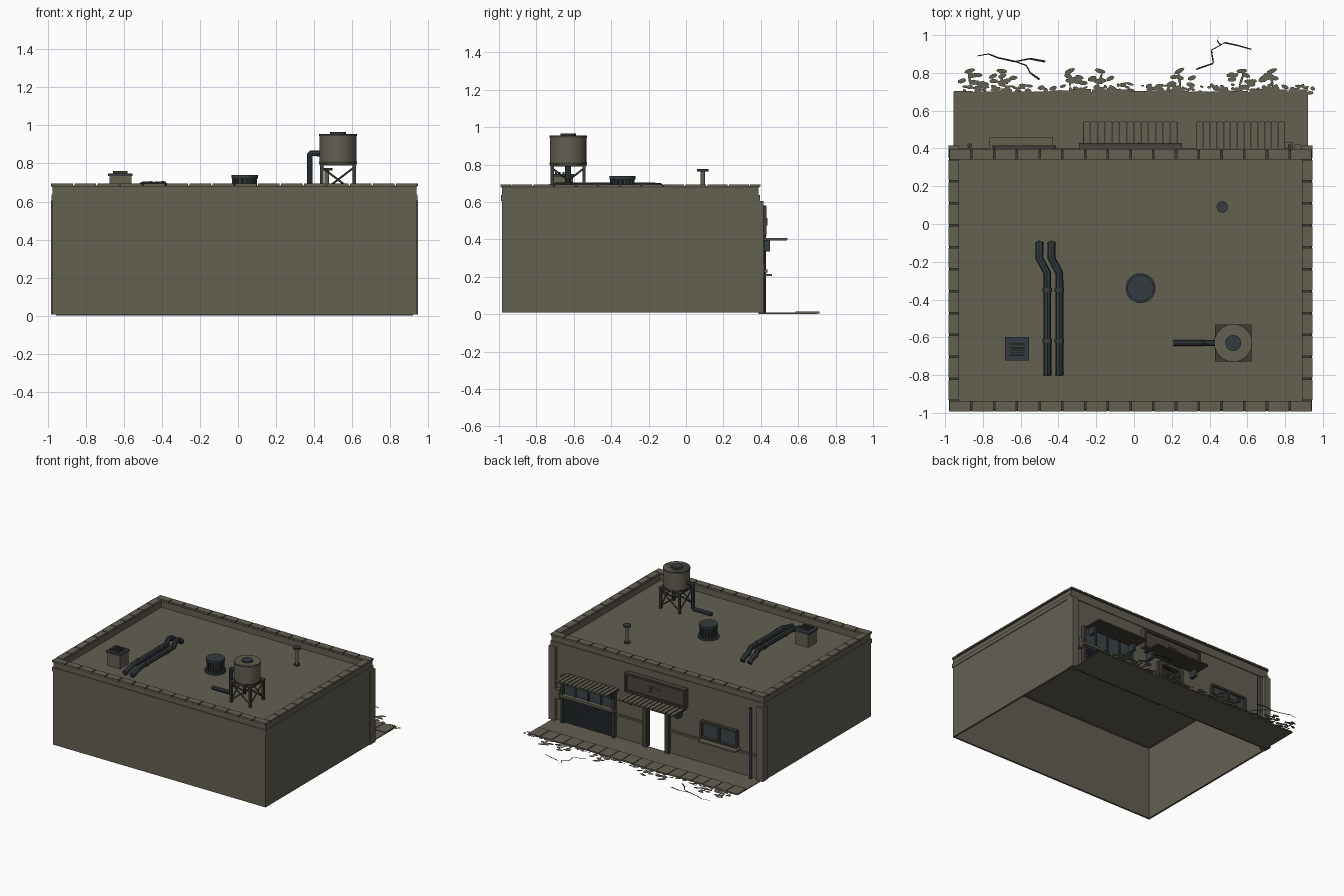
import bpy, bmesh, math, random
from mathutils import Matrix, Vector

default_cube = bpy.data.objects.get("Cube")
if default_cube:
    bpy.data.objects.remove(default_cube)
random.seed(4)


def material(name, red, green, blue):
    mat = bpy.data.materials.new(name)
    mat.use_nodes = True
    mat.diffuse_color = (red, green, blue, 1)
    mat.node_tree.nodes["Principled BSDF"].inputs["Base Color"].default_value = (red, green, blue, 1)
    return mat


PLASTER = material("olive plaster", .125, .115, .083)
METAL = material("dark blue metal", .034, .044, .049)
TRIM = material("dark trim", .05, .046, .036)
SIGN = material("brown sign board", .075, .06, .05)
GLASS = material("window glass", .045, .058, .066)
CRACK = material("crack black", .015, .014, .012)


def finish(name, bm, mat, smooth=False):
    mesh = bpy.data.meshes.new(name)
    bmesh.ops.recalc_face_normals(bm, faces=bm.faces)
    bm.to_mesh(mesh)
    bm.free()
    obj = bpy.data.objects.new(name, mesh)
    bpy.context.collection.objects.link(obj)
    mesh.materials.append(mat)
    if smooth:
        bpy.ops.object.select_all(action="DESELECT")
        obj.select_set(True)
        bpy.context.view_layer.objects.active = obj
        bpy.ops.object.shade_smooth_by_angle(angle=math.radians(35))
    return obj


def add_box(bm, xs, ys, zs):
    center = Vector([sum(pair) / 2 for pair in (xs, ys, zs)])
    size = Vector([abs(pair[1] - pair[0]) for pair in (xs, ys, zs)])
    bmesh.ops.create_cube(bm, size=1, matrix=Matrix.Translation(center) @ Matrix.Diagonal(size.to_4d()))


def boxes(name, mat, *parts):
    bm = bmesh.new()
    for part in parts:
        add_box(bm, *part)
    return finish(name, bm, mat)


def add_rod(bm, start, end, radius, sides=12):
    start, end = Vector(start), Vector(end)
    axis = end - start
    turn = axis.to_track_quat("Z", "Y").to_matrix().to_4x4()
    bmesh.ops.create_cone(bm, cap_ends=True, segments=sides, radius1=radius, radius2=radius,
                          depth=axis.length, matrix=Matrix.Translation((start + end) / 2) @ turn)


def rods(name, mat, radius, *pairs, sides=12):
    bm = bmesh.new()
    for start, end in pairs:
        add_rod(bm, start, end, radius, sides)
    return finish(name, bm, mat, smooth=sides > 8)


def drum(name, mat, center, radius, low, high, sides=24):
    x, y = center
    return rods(name, mat, radius, ((x, y, low), (x, y, high)), sides=sides)


def pipe(name, mat, radius, points):
    """Bevelled curve through the points, turned into a mesh."""
    curve = bpy.data.curves.new(name, "CURVE")
    curve.dimensions = "3D"
    curve.bevel_depth, curve.bevel_resolution, curve.use_fill_caps = radius, 2, True
    spline = curve.splines.new("POLY")
    spline.points.add(len(points) - 1)
    for target, point in zip(spline.points, points):
        target.co = (*point, 1)
    obj = bpy.data.objects.new(name, curve)
    bpy.context.collection.objects.link(obj)
    bpy.ops.object.select_all(action="DESELECT")
    obj.select_set(True)
    bpy.context.view_layer.objects.active = obj
    bpy.ops.object.convert(target="MESH")
    obj.data.materials.clear()
    obj.data.materials.append(mat)
    bpy.ops.object.shade_smooth_by_angle(angle=math.radians(35))


def ring(name, mat, grow, thick, zs):
    """Rectangular frame around the roof edge."""
    x0, x1, y0, y1 = WEST - grow, EAST + grow, SOUTH - grow, NORTH + grow
    return boxes(name, mat,
                 ((x0, x1), (y0, y0 + thick), zs), ((x0, x1), (y1 - thick, y1), zs),
                 ((x0, x0 + thick), (y0 + thick, y1 - thick), zs),
                 ((x1 - thick, x1), (y0 + thick, y1 - thick), zs))


# Shell: open underneath, with a door opening in the street wall
WEST, EAST, SOUTH, NORTH = -.975, .938, -.985, .39
THICK, BASE, WALL_TOP, ROOF = .015, .008, .61, .63
wall_z = (BASE, WALL_TOP)
DOOR = (-.116, .084)
DOOR_TOP = .36
boxes("front_wall", PLASTER, ((WEST, EAST), (SOUTH, SOUTH + THICK), wall_z))
for name, x in (("right_wall", WEST), ("left_wall", EAST - THICK)):
    boxes(name, PLASTER, ((x, x + THICK), (SOUTH + THICK, NORTH), wall_z))
FACE = .388
facade_y = (FACE - THICK, FACE)
boxes("street_wall", PLASTER, ((WEST + THICK, DOOR[0]), facade_y, wall_z),
      ((DOOR[1], EAST - THICK), facade_y, wall_z), (DOOR, facade_y, (DOOR_TOP, WALL_TOP)))
boxes("corner_pilasters", PLASTER, *[((x, x + .055), (.35, .415), (BASE, .605))
                                     for x in (WEST - .006, EAST - .049)])
boxes("roof_deck", PLASTER, ((WEST, EAST), (SOUTH, NORTH), (WALL_TOP, ROOF)))

# Parapet with cornice and separate coping stones
ring("cornice_band", PLASTER, .005, .03, (.605, .637))
ring("parapet", PLASTER, -.002, .045, (ROOF, .682))
ring("coping_bed", TRIM, .003, .052, (.676, .684))
bm = bmesh.new()
cap_z, cap, gap = (.682, .694), .056, .004
x0, x1, y0, y1 = WEST - .007, EAST + .007, SOUTH - .007, NORTH + .008
step = (x1 - x0) / 16
for i in range(16):
    for y in (y0, y1 - cap):
        add_box(bm, (x0 + i * step + gap, x0 + (i + 1) * step - gap), (y, y + cap), cap_z)
step = (y1 - y0 - 2 * cap) / 11
for i in range(11):
    for x in (x0, x1 - cap):
        low = y0 + cap + i * step
        add_box(bm, (x, x + cap), (low + gap, low + step - gap), cap_z)
finish("coping_stones", bm, PLASTER)

# Door surround and wall moulding
boxes("door_frame", TRIM, *[((x - .018, x + .018), (FACE - .02, FACE + .025), (BASE, DOOR_TOP)) for x in DOOR],
      (DOOR, (FACE - .02, FACE + .025), (DOOR_TOP - .02, DOOR_TOP + .01)))
boxes("wall_moulding", PLASTER, ((WEST + .05, DOOR[0] - .02), (FACE, FACE + .012), (.185, .2)),
      ((DOOR[1] + .02, .36), (FACE, FACE + .012), (.185, .2)))


# Awnings: ribbed sheet on brackets
def awning(name, left, right, ribs):
    sheet = ((left, right), (FACE, .54), (.393, .4))
    step = (right - left) / ribs
    boxes(name + "_sheet", TRIM, sheet)
    boxes(name + "_ribs", PLASTER, *[((left + i * step + .004, left + (i + 1) * step - .004),
                                      (FACE, .543), (.398, .407)) for i in range(ribs)])
    boxes(name + "_brackets", METAL, *[((x - .012, x + .012), (FACE, .45), (.335, .394))
                                       for x in (left + .04, right - .04)])


awning("door_awning", -.27, .23, 13)
awning("shutter_awning", .33, .80, 13)

# Sign board with raised frame and small lamp
sign_x, sign_z, sign_y, edge = (-.29, .255), (.42, .575), (FACE, .43), .016
boxes("sign_board", SIGN, (sign_x, (FACE, .415), sign_z))
boxes("sign_frame", TRIM, *[(sign_x, sign_y, (z, z + edge)) for z in (sign_z[0], sign_z[1] - edge)],
      *[((x, x + edge), sign_y, sign_z) for x in (sign_x[0], sign_x[1] - edge)])
boxes("sign_lamp", PLASTER, ((-.06, .03), (.415, .425), (.505, .515)), ((.02, .03), (.415, .435), (.475, .515)))

# Shop front: slatted shutter under a glazed band
shop_x = (.365, .825)
boxes("shop_glass", GLASS, (shop_x, (FACE, .4), (.24, .39)))
boxes("shop_mullions", METAL, *[((x - .006, x + .006), (FACE, .41), (.24, .39))
                               for x in (.37, .48, .595, .71, .82)])
boxes("shop_ledge", PLASTER, ((.35, .84), (FACE, .435), (.222, .24)))
boxes("shutter_slats", METAL, (shop_x, (FACE, .398), (BASE, .225)),
      *[(shop_x, (FACE, .41), (z / 100, z / 100 + .013)) for z in range(2, 22, 2)])
boxes("shutter_rails", TRIM, *[((x - .01, x + .01), (FACE, .42), (BASE, .39)) for x in shop_x])
boxes("meter_box", PLASTER, ((.85, .885), (FACE, .42), (.19, .27)))

# Side window with frame and sill
win_x, win_z = (-.74, -.42), (.22, .35)
boxes("window_glass", GLASS, (win_x, (FACE, .396), win_z))
boxes("window_frame", TRIM, *[((x - .008, x + .008), (FACE, .415), win_z) for x in (win_x[0], -.58, win_x[1])],
      *[(win_x, (FACE, .415), (z - .008, z + .008)) for z in win_z])
boxes("window_sill", PLASTER, ((-.765, -.43), (FACE, .46), (.203, .215)))
rods("downpipe", METAL, .012, ((-.87, .415, .01), (-.87, .415, .58)))

# Water tank on a braced stand
TANK = (.525, -.63)
tx, ty = TANK
reach, foot, top = .085, ROOF, .79
drum("tank_body", PLASTER, TANK, .098, .8, .955)
for name, z in (("tank_lower_hoop", .8), ("tank_upper_hoop", .945)):
    drum(name, TRIM, TANK, .101, z, z + .01)
drum("tank_hatch", METAL, TANK, .042, .95, .965)
boxes("tank_platform", TRIM, ((tx - .097, tx + .097), (ty - .097, ty + .097), (top, .8)))
corners = [(tx + a * reach, ty + b * reach) for a, b in ((-1, -1), (1, -1), (1, 1), (-1, 1))]
boxes("tank_legs", TRIM, *[((x - .009, x + .009), (y - .009, y + .009), (foot, top)) for x, y in corners])
braces = []
for here, there in zip(corners, corners[1:] + corners[:1]):
    braces += [((*here, foot + .02), (*there, top - .01)), ((*there, foot + .02), (*here, top - .01))]
rods("tank_braces", TRIM, .005, *braces, sides=6)
pipe("tank_pipe", METAL, .016, [(.45, ty, .853), (.385, ty, .853), (.377, ty, .845),
                               (.377, ty, .665), (.367, ty, .655), (.21, ty, .655)])

# Twin roof ducts with collars
for name, x in (("outer_duct", -.459), ("inner_duct", -.395)):
    pipe(name, METAL, .021, [(x, -.8, .655), (x, -.69, .683), (x, -.26, .683),
                             (x - .042, -.18, .683), (x - .042, -.14, .68), (x - .042, -.1, .652)])
    rods(name + "_collars", TRIM, .025, *[((x, y - .01, .683), (x, y + .01, .683)) for y in (-.35, -.62)])

# Square vent box with louvred lid
boxes("vent_box", PLASTER, ((-.675, -.56), (-.715, -.605), (ROOF, .735)))
boxes("vent_lid", METAL, ((-.682, -.555), (-.722, -.598), (.733, .748)))
boxes("vent_louvres", TRIM, *[((-.655, -.58), (y / 100, y / 100 + .01), (.748, .76)) for y in range(-70, -62, 2)])

# Round ribbed vent and slim vent post
VENT = (.035, -.34)
drum("round_vent_base", METAL, VENT, .079, ROOF, .645)
drum("round_vent_core", TRIM, VENT, .056, ROOF, .725)
drum("round_vent_cap", METAL, VENT, .07, .72, .738)
ribs = [(VENT[0] + .06 * math.cos(a), VENT[1] + .06 * math.sin(a)) for a in [math.tau * i / 14 for i in range(14)]]
rods("round_vent_ribs", METAL, .007, *[((*p, ROOF), (*p, .725)) for p in ribs], sides=6)
POST = (.467, .09)
for name, mat, radius, low, high in (("post_foot", TRIM, .024, ROOF, .64), ("post_stem", PLASTER, .012, ROOF, .77),
                                     ("post_cap", METAL, .03, .764, .776)):
    drum(name, mat, POST, radius, low, high, sides=16)

# Pavement with a row of kerb slabs
boxes("pavement", PLASTER, ((-.955, .92), (FACE, .7), (.002, .008)))
slab = 1.875 / 18
boxes("kerb_slabs", PLASTER, *[((-.955 + i * slab + .003, -.955 + (i + 1) * slab - .003),
                                (.585, .7 + random.uniform(0, .015)), (.003, .013)) for i in range(18)])


# Flat weeds along the kerb, with taller tufts
def add_leaf(bm, x, y, width, depth):
    place = Matrix.Translation((x, y, random.uniform(.004, .012)))
    tilt = Matrix.Rotation(random.uniform(-.5, .5), 4, "Z")
    bmesh.ops.create_circle(bm, cap_ends=True, segments=7, radius=1,
                            matrix=place @ tilt @ Matrix.Diagonal((width, depth, 1, 1)))


bm = bmesh.new()
for i in range(170):
    add_leaf(bm, random.uniform(-.96, .95), random.gauss(.715, .012),
             random.uniform(.008, .024), random.uniform(.005, .012))
for x in (-.87, -.7, -.34, -.18, .24, .57, .73):
    add_leaf(bm, x, .81, .03, .012)
    add_leaf(bm, x, .765, .007, .04)
    for i in range(7):
        add_leaf(bm, x + random.uniform(-.06, .08), random.uniform(.735, .79), .024, .012)
finish("kerb_weeds", bm, PLASTER)


# Ground cracks as thin tapering strips
def crack(name, points, width):
    bm = bmesh.new()
    rows = []
    for i, (x, y) in enumerate(points):
        half = width * (1 - .6 * i / len(points)) / 2
        rows.append([bm.verts.new((x + s * half * .6, y + s * half, .001)) for s in (-1, 1)])
    for a, b in zip(rows, rows[1:]):
        bm.faces.new((a[0], b[0], b[1], a[1]))
    finish(name, bm, CRACK)


crack("right_crack", [(-.47, .86), (-.55, .875), (-.63, .86), (-.72, .88), (-.77, .9), (-.83, .89)], .01)
crack("right_crack_branch", [(-.5, .765), (-.55, .8), (-.57, .84), (-.63, .86)], .009)
crack("left_crack", [(.33, .82), (.42, .85), (.41, .92), (.48, .96), (.55, .945), (.62, .925)], .011)
crack("left_crack_branch", [(.46, .945), (.44, .97), (.45, .998)], .007)
